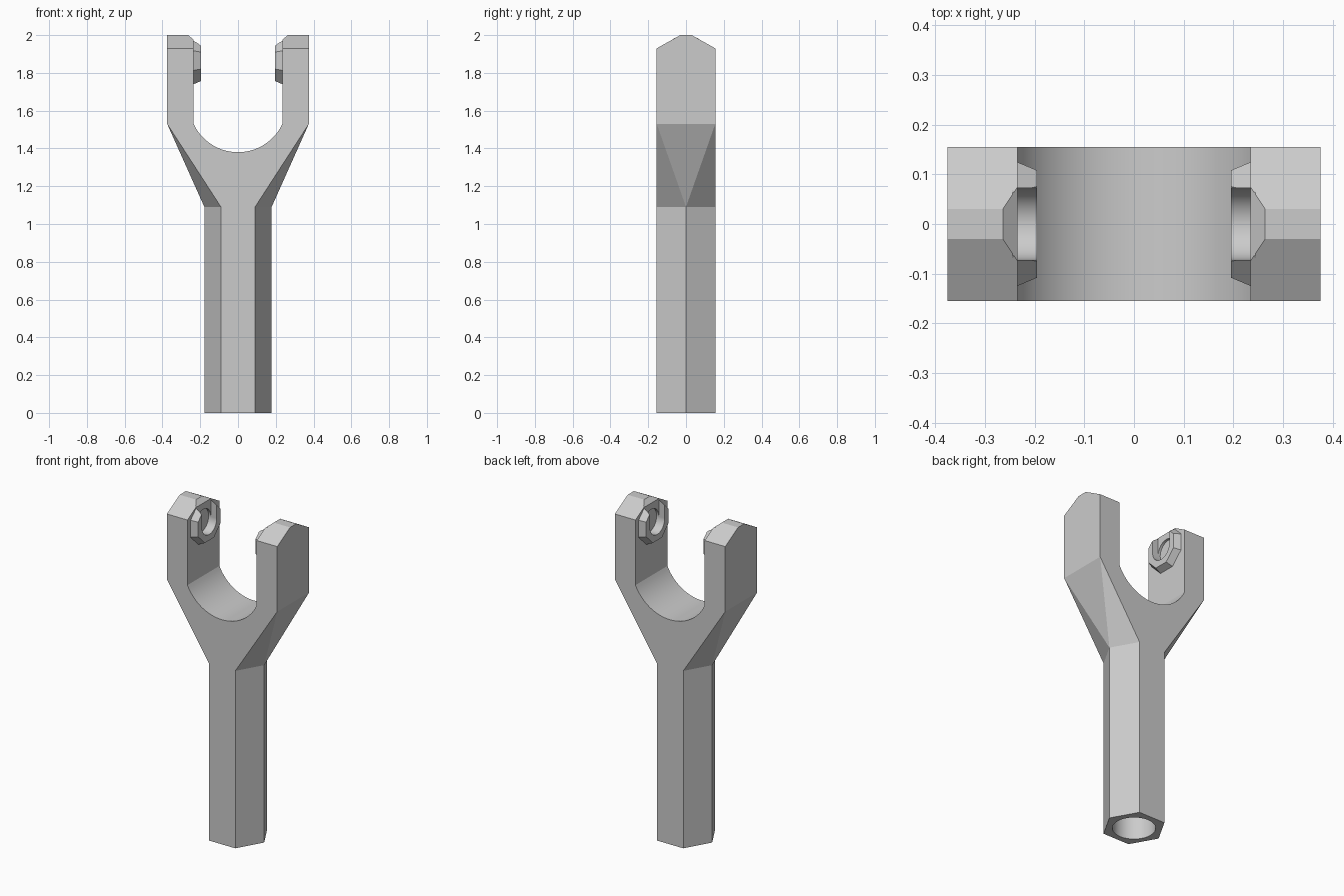
import bpy, bmesh, math
from mathutils import Matrix, Vector

cube = bpy.data.objects.get("Cube")
if cube:
    bpy.data.objects.remove(cube, do_unlink=True)

GREY = (0.6, 0.6, 0.6, 1)
mat = bpy.data.materials.new("plain_grey")
mat.use_nodes = True
mat.diffuse_color = GREY
mat.node_tree.nodes["Principled BSDF"].inputs["Base Color"].default_value = GREY

HALF_Y, OUTER, INNER = 0.155, 0.375, 0.235
NECK, SHOULDER, TOP = 1.09, 1.53, 2.0
PIN_Z, PIN_R = 1.865, 0.072


def finish(bm, name):
    bmesh.ops.recalc_face_normals(bm, faces=bm.faces)
    mesh = bpy.data.meshes.new(name)
    bm.to_mesh(mesh)
    bm.free()
    mesh.materials.append(mat)
    obj = bpy.data.objects.new(name, mesh)
    bpy.context.collection.objects.link(obj)
    return obj


def extrude_y(name, profile):
    """Prism through the full depth from an x-z profile."""
    bm = bmesh.new()
    face = bm.faces.new([bm.verts.new((x, -0.3, z)) for x, z in profile])
    new = bmesh.ops.extrude_face_region(bm, geom=[face])["geom"]
    bmesh.ops.translate(bm, vec=(0, 0.6, 0),
                        verts=[v for v in new if isinstance(v, bmesh.types.BMVert)])
    # keep both caps
    bmesh.ops.holes_fill(bm, edges=[e for e in bm.edges if e.is_boundary])
    return finish(bm, name)


def cone(name, sides, r1, r2, depth, matrix):
    bm = bmesh.new()
    bmesh.ops.create_cone(bm, cap_ends=True, segments=sides, radius1=r1,
                          radius2=r2, depth=depth, matrix=matrix)
    return finish(bm, name)


def boolean(target, tool, operation):
    """Apply the tool to the target, then remove the tool."""
    tool.hide_render = True
    mod = target.modifiers.new("cut", "BOOLEAN")
    mod.operation, mod.object, mod.solver = operation, tool, "EXACT"
    graph = bpy.context.evaluated_depsgraph_get()
    mesh = bpy.data.meshes.new_from_object(target.evaluated_get(graph))
    target.modifiers.clear()
    target.data = mesh
    bpy.data.objects.remove(tool, do_unlink=True)


# Body: flared head as a hull, with the hexagonal shaft pulled down from it
points = [(x, y, NECK) for x, y in ((0.178, 0), (-0.178, 0))]
for sx in (-1, 1):
    for sy in (-1, 1):
        points += [(sx * 0.09, sy * HALF_Y, NECK),
                   (sx * OUTER, sy * HALF_Y, SHOULDER),
                   (sx * OUTER, sy * HALF_Y, 1.93),
                   (sx * OUTER, sy * 0.03, TOP)]
bm = bmesh.new()
for p in points:
    bm.verts.new(p)
bmesh.ops.convex_hull(bm, input=bm.verts)
bmesh.ops.dissolve_limit(bm, angle_limit=0.01, verts=bm.verts, edges=bm.edges)
neck = [f for f in bm.faces if all(abs(v.co.z - NECK) < 1e-4 for v in f.verts)]
new = bmesh.ops.extrude_face_region(bm, geom=neck)["geom"]
bmesh.ops.translate(bm, vec=(0, 0, -NECK),
                    verts=[v for v in new if isinstance(v, bmesh.types.BMVert)])
bmesh.ops.delete(bm, geom=[f for f in neck if f.is_valid], context="FACES_ONLY")
body = finish(bm, "forked_handle")

# Rounded cradle between the prongs
sag = 0.15
radius = (INNER ** 2 + sag ** 2) / (2 * sag)
swing = math.asin(INNER / radius)
centre = SHOULDER - sag + radius
arc = [swing * (i / 16 - 1) for i in range(33)]
profile = [(radius * math.sin(a), centre - radius * math.cos(a)) for a in arc]
profile += [(INNER, 2.2), (-INNER, 2.2)]
boolean(body, extrude_y("cradle_cutter", profile), "DIFFERENCE")

# Tapered octagonal bosses on the inner prong faces
flat = math.cos(math.pi / 8)
for side in (-1, 1):
    matrix = (Matrix.Translation((side * 0.22, 0, PIN_Z))
              @ Matrix.Rotation(-side * math.pi / 2, 4, "Y")
              @ Matrix.Rotation(math.pi / 8, 4, "Z"))
    boss = cone("boss", 8, 0.129 / flat, 0.108 / flat, 0.05, matrix)
    boolean(body, boss, "UNION")

# Sloped lead-in at the prong tips
lead = [(-0.19, 1.938), (0.19, 1.938), (0.3, 2.03), (0.3, 2.2), (-0.3, 2.2), (-0.3, 2.03)]
boolean(body, extrude_y("lead_in_cutter", lead), "DIFFERENCE")

# Pin sockets, open at the top
across = Matrix.Translation((0, 0, PIN_Z)) @ Matrix.Rotation(math.pi / 2, 4, "Y")
boolean(body, cone("socket_cutter", 32, PIN_R, PIN_R, 0.5, across), "DIFFERENCE")
bm = bmesh.new()
bmesh.ops.create_cube(bm, size=1, matrix=Matrix.Translation((0, 0, PIN_Z + 0.15))
                      @ Matrix.Diagonal((2 * INNER, 2 * PIN_R, 0.3, 1)))
boolean(body, finish(bm, "slot_cutter"), "DIFFERENCE")

# Round bore up the shaft
bore = cone("bore_cutter", 32, 0.12, 0.12, 1.2, Matrix.Translation((0, 0, 0.4)))
boolean(body, bore, "DIFFERENCE")

bpy.ops.object.select_all(action="DESELECT")
body.select_set(True)
bpy.context.view_layer.objects.active = body
bpy.ops.object.shade_smooth_by_angle(angle=math.radians(20))
